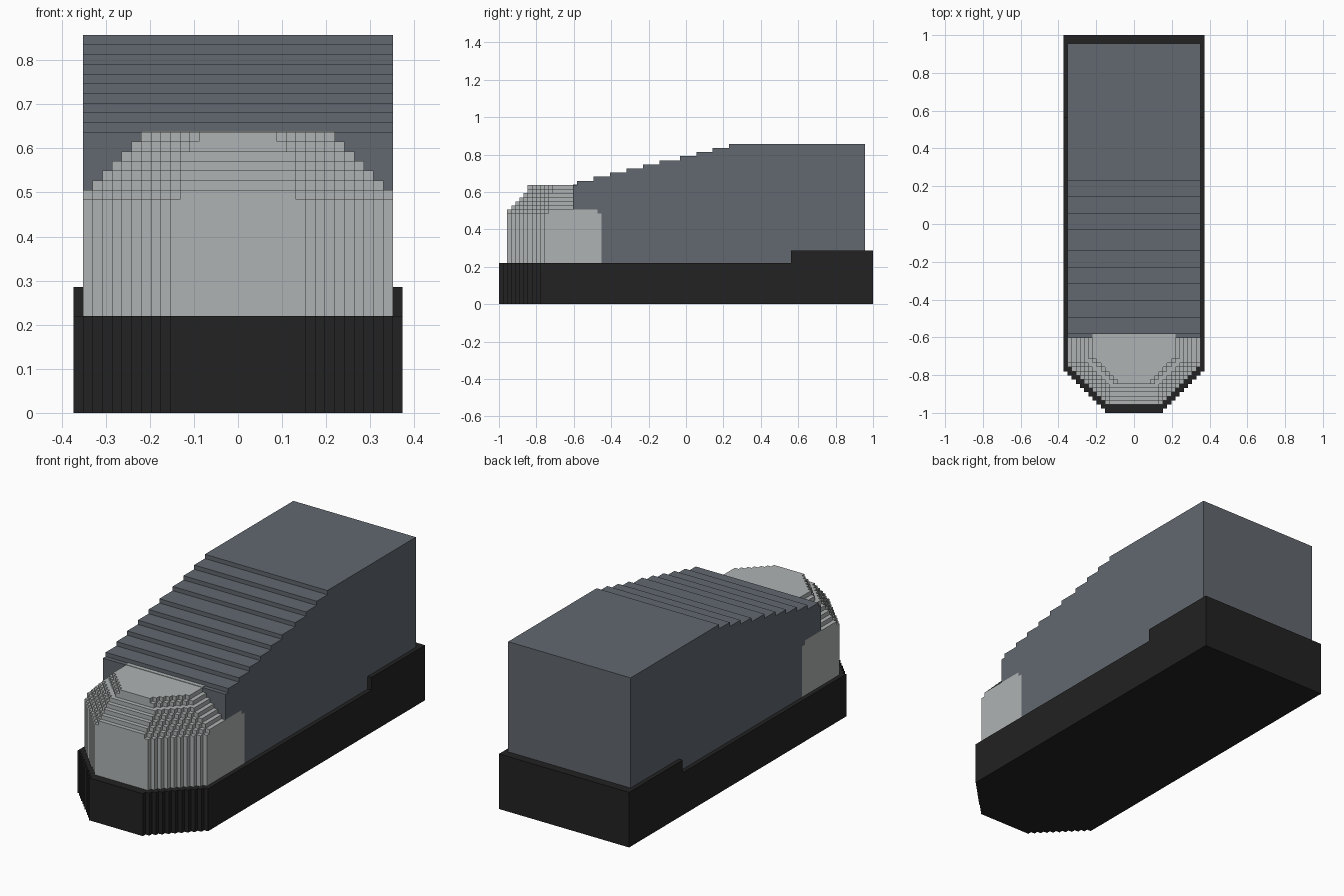
import bpy, bmesh
from mathutils import Vector

if "Cube" in bpy.data.objects:
    bpy.data.objects.remove(bpy.data.objects["Cube"])

U = 2 / 91          # one block; the model is 91 blocks long
W = 16              # half width of the body in blocks


def pos(i, row, k):
    """Block coordinates (row counted from the front) to scene units."""
    return Vector((i * U, row * U - 1, k * U))


def material(name, colour):
    m = bpy.data.materials.new(name)
    m.diffuse_color = (*colour, 1)
    m.use_nodes = True
    m.node_tree.nodes["Principled BSDF"].inputs["Base Color"].default_value = m.diffuse_color
    return m


black = material("black", (0.016, 0.016, 0.016))
slate = material("slate grey", (0.122, 0.138, 0.160))
light = material("light grey", (0.430, 0.450, 0.450))


def finish(bm, name, mat):
    bmesh.ops.recalc_face_normals(bm, faces=bm.faces)
    me = bpy.data.meshes.new(name)
    bm.to_mesh(me)
    bm.free()
    me.materials.append(mat)
    ob = bpy.data.objects.new(name, me)
    bpy.context.collection.objects.link(ob)


def prism(points, depth):
    """Closed prism from a loop of block points, extruded by a block vector."""
    bm = bmesh.new()
    face = bm.faces.new([bm.verts.new(pos(*p)) for p in points])
    ext = bmesh.ops.extrude_face_region(bm, geom=[face], use_keep_orig=True)
    verts = [g for g in ext["geom"] if isinstance(g, bmesh.types.BMVert)]
    bmesh.ops.translate(bm, verts=verts, vec=Vector(depth) * U)
    bmesh.ops.recalc_face_normals(bm, faces=bm.faces)
    return bm


# Base: footprint with a stepped nose, raised at the rear
side = []
for r in range(11):
    side += [(7 + r, r, 0), (7 + r, r + 1 if r < 10 else 91, 0)]
bm = prism(side + [(-x, y, z) for x, y, z in reversed(side)], (0, 0, 10))
bmesh.ops.bisect_plane(bm, geom=bm.verts[:] + bm.edges[:] + bm.faces[:],
                       plane_co=pos(0, 71, 0), plane_no=(0, 1, 0))
rear = [f for f in bm.faces if f.normal.z > 0.9
        and f.calc_center_median().y > pos(0, 72, 0).y]
ext = bmesh.ops.extrude_face_region(bm, geom=rear)
bmesh.ops.translate(bm, vec=(0, 0, 3 * U),
                    verts=[g for g in ext["geom"] if isinstance(g, bmesh.types.BMVert)])
finish(bm, "base", black)

# Body: side profile with a stepped roof, extruded across the width
profile = [(25, 10), (89, 10), (89, 39)]
z = 39
for r in (56, 52, 48, 44, 39, 35, 31, 27, 23, 19):
    profile += [(r, z), (r, z - 1)]
    z -= 1
profile += [(18, 29), (18, 23), (24, 23), (24, 22), (25, 22)]
finish(prism([(-W, r, k) for r, k in profile], (2 * W, 0, 0)), "body", slate)

# Nose: stepped layers, each as (front row, half width at front, widest, end row)
layers = {k: (2, 7, W, 25) for k in range(10, 22)}
layers[22] = (2, 6, W, 24)
for n, (front, half) in enumerate([(3, 6), (4, 6), (5, 6), (6, 6), (7, 5), (7, 4)]):
    layers[23 + n] = (front, half, W - 1 - n, 18)


def filled(i, r, k):
    if k not in layers:
        return False
    front, half, widest, end = layers[k]
    h = min(widest, half + r - front)
    return front <= r < end and -h <= i < h


bm = bmesh.new()
for k in layers:
    for r in range(2, 25):
        for i in range(-W, W):
            if not filled(i, r, k):
                continue
            cell = Vector((i, r, k))
            for axis in range(3):
                for s in (0, 1):
                    n = cell.copy()
                    n[axis] += 2 * s - 1
                    if filled(*map(round, n)):
                        continue
                    a, b = Vector((0, 0, 0)), Vector((0, 0, 0))
                    a[(axis + 1) % 3] = b[(axis + 2) % 3] = 1
                    o = cell.copy()
                    o[axis] += s
                    bm.faces.new([bm.verts.new(pos(*p)) for p in (o, o + a, o + a + b, o + b)])
bmesh.ops.remove_doubles(bm, verts=bm.verts, dist=U / 10)
bmesh.ops.recalc_face_normals(bm, faces=bm.faces)
bmesh.ops.dissolve_limit(bm, angle_limit=0.02, verts=bm.verts, edges=bm.edges)
finish(bm, "nose", light)

# Light strip where the nose top laps onto the body
finish(prism([(-10, 18, 29), (10, 18, 29), (10, 19, 29), (-10, 19, 29)], (0, 0, 0.1)),
       "nose_lip", light)
